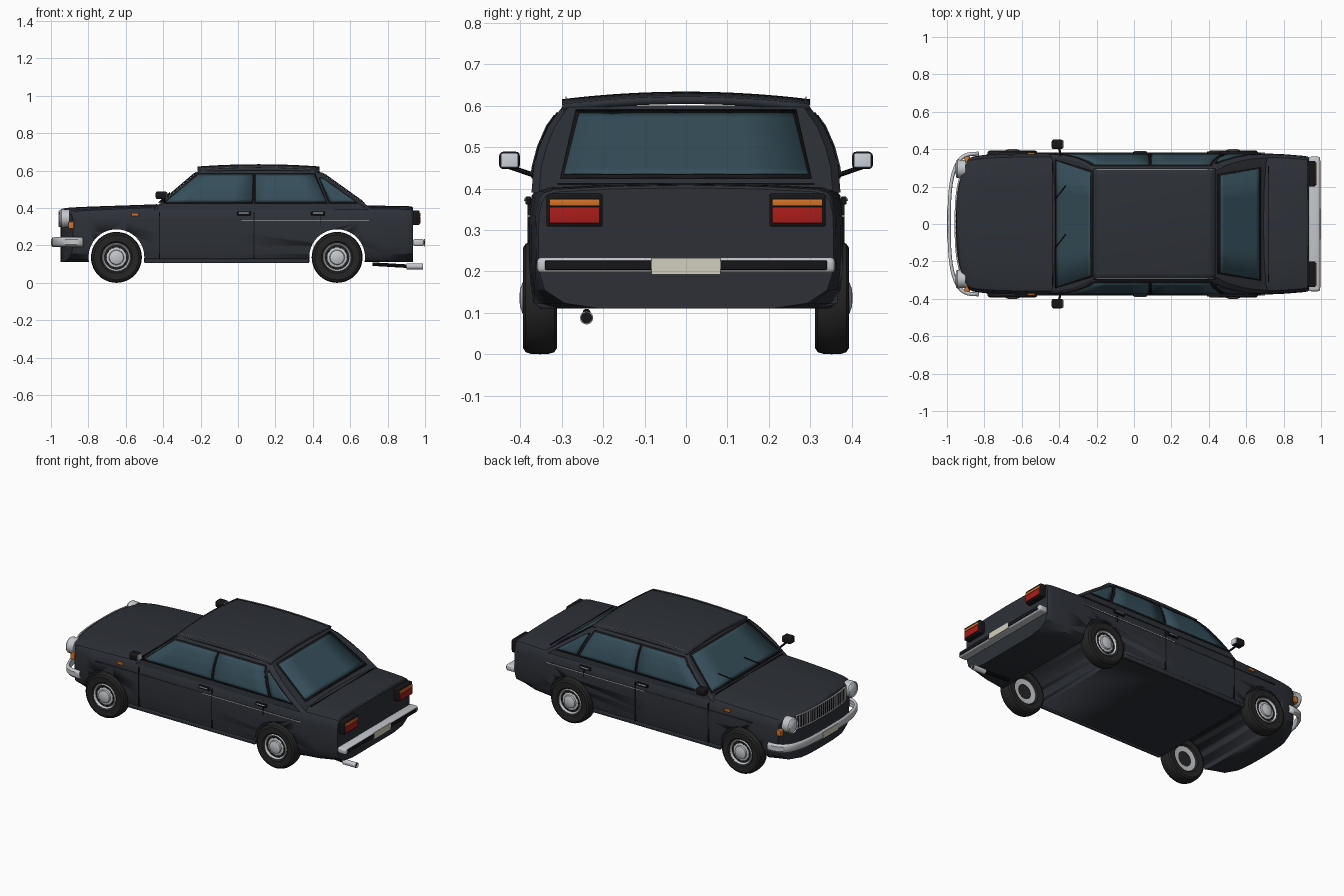
import bpy, bmesh, math
from mathutils import Vector

if "Cube" in bpy.data.objects:
    bpy.data.objects.remove(bpy.data.objects["Cube"])

def mat(name, *c):
    m = bpy.data.materials.new(name)
    m.diffuse_color = (*c, 1)
    m.use_nodes = True
    m.node_tree.nodes["Principled BSDF"].inputs["Base Color"].default_value = m.diffuse_color
    return m

PAINT = mat("paint", .026, .03, .038)
GLASS = mat("glass", .035, .075, .1)
BLACK = mat("black", .008, .008, .01)
RUBBER = mat("rubber", .018, .018, .018)
CHROME = mat("chrome", .55, .57, .6)
RED = mat("red", .4, .012, .01)
AMBER = mat("amber", .65, .17, .02)
PLATE = mat("plate", .65, .63, .52)
LENS = mat("lens", .6, .65, .7)

def finish(name, bm, m, angle=35):
    bmesh.ops.recalc_face_normals(bm, faces=bm.faces)
    me = bpy.data.meshes.new(name)
    bm.to_mesh(me); bm.free()
    ob = bpy.data.objects.new(name, me)
    bpy.context.collection.objects.link(ob)
    me.materials.append(m)
    bpy.ops.object.select_all(action='DESELECT')
    ob.select_set(True)
    bpy.context.view_layer.objects.active = ob
    bpy.ops.object.shade_smooth_by_angle(angle=math.radians(angle))
    return ob

def loft(name, rings, m, caps=True, angle=35):
    bm = bmesh.new()
    vs = [[bm.verts.new(p) for p in r] for r in rings]
    n = len(vs[0])
    for a, b in zip(vs, vs[1:]):
        for i in range(n):
            bm.faces.new((a[i], a[(i + 1) % n], b[(i + 1) % n], b[i]))
    if caps:
        bm.faces.new(vs[0]); bm.faces.new(vs[-1])
    bmesh.ops.remove_doubles(bm, verts=bm.verts, dist=.0004)
    return finish(name, bm, m, angle)

def lathe(name, prof, loc, axis, m, n=32):
    q = Vector(axis).to_track_quat('Z', 'Y')
    rings = [[q @ Vector((r * math.cos(2 * math.pi * i / n), r * math.sin(2 * math.pi * i / n), h)) + Vector(loc)
              for i in range(n)] for r, h in prof]
    return loft(name, rings, m, prof[0][0] > .001 and prof[-1][0] > .001)

def box(name, loc, size, m, bevel=0):
    bm = bmesh.new()
    bmesh.ops.create_cube(bm, size=1)
    for v in bm.verts:
        v.co = Vector([v.co[i] * size[i] + loc[i] for i in range(3)])
    if bevel:
        bmesh.ops.bevel(bm, geom=bm.edges[:], offset=bevel, segments=3, affect='EDGES', profile=.5)
    return finish(name, bm, m)

def grid(name, f, nu, nv, m, thick):
    bm = bmesh.new()
    vs = [[bm.verts.new(f(i / nu, j / nv)) for j in range(nv + 1)] for i in range(nu + 1)]
    for i in range(nu):
        for j in range(nv):
            bm.faces.new((vs[i][j], vs[i + 1][j], vs[i + 1][j + 1], vs[i][j + 1]))
    ob = finish(name, bm, m)
    mod = ob.modifiers.new("thickness", 'SOLIDIFY')
    mod.thickness, mod.offset = thick, 0
    return ob

def rod(name, a, b, r, m):
    d = Vector(b) - Vector(a)
    return lathe(name, [(r, 0), (r, d.length)], a, d, m, 10)

# Lower body: sections along the length, nose bowed in plan
def bend(x, y):
    return max(0, min(1, (-x - .6) / .35)) * .08 * (abs(y) / .37) ** 3

def section(x, w, zt, k, s=1):
    half = [(.5, zt - .003), (.88, zt - .01), (.95, zt - .018), (.98, zt - .035), (1, .335), (1.003, .27), (1, .2),
            (.99 - .03 * k, .155), (.975 - .15 * k, .123), (.93 - .35 * k, .11)]
    pts = [(0, zt)] + [(a * w * s, z) for a, z in half] + [(0, .11)] + [(-a * w * s, z) for a, z in half[::-1]]
    return [(x + bend(x, y), y, z) for y, z in pts]

st = [(-.95, .35, .388, 1), (-.935, .358, .398, 1), (-.9, .364, .402, .9), (-.85, .369, .405, .6), (-.75, .374, .409, .1),
      (-.6, .377, .414, 0), (-.43, .378, .42, 0), (0, .38, .418, 0), (.66, .378, .413, 0), (.8, .372, .412, .3),
      (.9, .364, .411, .9), (.928, .36, .408, 1), (.935, .355, .402, 1)]
rings = [section(*st[0], s) for s in (0, .2, .4, .6, .8)] + [section(*t) for t in st]
rings += [section(*st[-1], s) for s in (.6, 0)]
body = loft("body", rings, PAINT, False, 30)
for x in (-.65, .53):
    cut = lathe("arch_cutter", [(.149, -.5), (.149, .5)], (x, 0, .137), (0, 1, 0), PAINT, 64)
    cut.hide_render = True
    mod = body.modifiers.new("arch", 'BOOLEAN')
    mod.operation, mod.object, mod.solver = 'DIFFERENCE', cut, 'EXACT'
    bpy.context.view_layer.objects.active = body
    bpy.ops.object.modifier_apply(modifier=mod.name)
    bpy.data.objects.remove(cut)

# Cabin
ZS, YS = [.39, .45, .5, .55, .6], [.373, .368, .355, .333, .297]
xf = lambda z: -.445 + (z - .4) * 1.175
xr = lambda z: .71 - (z - .4) * 1.4
def yside(z):
    i = max(0, min(3, sum(z > q for q in ZS) - 1))
    return YS[i] + (YS[i + 1] - YS[i]) * (z - ZS[i]) / (ZS[i + 1] - ZS[i])
rings = []
for z, y in zip(ZS, YS):
    h = [(xf(z), y * .96), (xf(z) + .015, y), (xr(z) - .03, y), (xr(z), y * .95)]
    rings.append([(a, b, z) for a, b in h] + [(a, -b, z) for a, b in h[::-1]])
loft("cabin", rings, PAINT, True, 20)

# Roof panel with crown and gutters
def roof(u, v):
    x, y = -.215 + .65 * u, (2 * v - 1)
    return (x, .298 * y, .595 + .018 * (1 - y * y) + .012 * (1 - (2 * u - 1) ** 2))
grid("roof", roof, 16, 16, PAINT, .018)
for s in (1, -1):
    grid("roof_gutter", lambda u, v: (-.2 + .62 * u, s * (.288 + .003 * v), .608 + .012 * (1 - (2 * u - 1) ** 2)), 12, 1, CHROME, .004)

# Glass: a black seal below each pane
def pane(name, c, surf):
    cu, cz = sum(p[0] for p in c) / 4, sum(p[1] for p in c) / 4
    for nm, m, g, off in ((name + "_seal", BLACK, .008, .0015), (name, GLASS, 0, .0035)):
        q = [(u + math.copysign(g, u - cu), z + math.copysign(g, z - cz)) for u, z in c]
        def f(u, v):
            a, b, d, e = (Vector(p) for p in q)
            p = a.lerp(b, u).lerp(e.lerp(d, u), v)
            return surf(p.x, p.y, off)
        grid(nm, f, 4, 12, m, .003)

pane("windscreen", [(-.335, .43), (.335, .43), (.275, .583), (-.275, .583)], lambda u, z, o: (xf(z) - o, u, z + o))
pane("rear_window", [(-.295, .432), (.295, .432), (.258, .58), (-.258, .58)], lambda u, z, o: (xr(z) + o, u, z + o))
for s in (1, -1):
    side = lambda u, z, o: (u, s * (yside(z) + o), z + o * .3)
    pane("front_door_window", [(-.385, .432), (.073, .432), (.078, .576), (-.212, .576)], side)
    pane("rear_door_window", [(.095, .432), (.47, .432), (.405, .576), (.095, .576)], side)
    pane("quarter_window", [(.495, .432), (.63, .432), (.455, .555), (.44, .555)], side)

# Wheels
for x in (-.65, .53):
    for s in (1, -1):
        c = (x, 0, .136)
        ax = (0, s, 0)
        lathe("tyre", [(.075, .33), (.085, .314), (.12, .311), (.131, .318), (.135, .332), (.136, .352), (.135, .374),
                       (.131, .387), (.12, .394), (.085, .392), (.074, .383)], c, ax, RUBBER, 48)
        lathe("wheel_rim", [(0, .34), (.07, .325), (.077, .325), (.077, .386), (.073, .393), (.068, .39), (.062, .378),
                            (.047, .386), (.04, .386), (.037, .395), (.02, .401), (0, .402)], c, ax, CHROME, 40)
        for i in range(10):
            a = i * math.pi / 5
            lathe("rim_hole", [(.006, .375), (.006, .384)], (x + .056 * math.cos(a), 0, .136 + .056 * math.sin(a)), ax, BLACK, 10)

# Front bumper, wrapped round the corners
def bumper(u, v):
    t = (u - .5) * math.pi
    k = (.975, 1, 1, .975)[round(v * 3)]
    z = (.195, .206, .23, .241)[round(v * 3)]
    return (-.83 - .16 * k * max(0, math.cos(t)) ** .6, math.copysign(.38 * k * abs(math.sin(t)) ** .7, t), z)
grid("front_bumper", bumper, 40, 3, CHROME, .014)
box("front_plate", (-.998, 0, .213), (.004, .15, .038), PLATE)

# Rear bumper, plate, exhaust
box("rear_bumper", (.965, 0, .215), (.06, .72, .038), CHROME, .012)
box("rear_bumper_strip", (.994, 0, .215), (.006, .68, .022), BLACK, .002)
box("rear_plate", (.997, 0, .213), (.006, .166, .04), PLATE)
lathe("exhaust_tip", [(.013, .06), (.013, .09), (.016, .09), (.016, 0)], (.9, -.24, .088), (1, 0, 0), CHROME, 20)
lathe("exhaust_bore", [(.013, 0), (.013, .006)], (.975, -.24, .088), (1, 0, 0), BLACK, 20)
rod("exhaust_pipe", (.72, -.24, .1), (.92, -.24, .088), .01, BLACK)

# Grille
nose = lambda y, o: -.95 + bend(-.95, y) - o
grid("grille_back", lambda u, v: (nose(.24 * (2 * u - 1), .002), .24 * (2 * u - 1), .3 + .078 * v), 16, 1, BLACK, .004)
for z in (.298, .38):
    grid("grille_frame", lambda u, v: (nose(.245 * (2 * u - 1), .005), .245 * (2 * u - 1), z + .006 * v), 16, 1, CHROME, .008)
for i in range(25):
    y = -.24 + .02 * i
    box("grille_bar", (nose(y, .005), y, .34), (.008, .004, .078), CHROME)

for s in (1, -1):
    # Lamps
    lathe("headlamp_ring", [(.047, 0), (.049, .045), (.044, .052), (.04, .046)], (-.9, s * .295, .345), (-1, 0, 0), CHROME)
    lathe("headlamp_lens", [(.041, .03), (.041, .046), (.03, .053), (.015, .057), (0, .058)], (-.9, s * .295, .345), (-1, 0, 0), LENS)
    box("corner_lamp", (-.892, s * .345, .308), (.03, .032, .038), AMBER, .004)
    box("side_marker", (-.55, s * .376, .365), (.04, .012, .016), AMBER, .003)
    box("tail_lamp_case", (.945, s * .269, .348), (.05, .136, .08), BLACK, .006)
    box("tail_lamp_red", (.966, s * .269, .336), (.02, .122, .04), RED, .003)
    box("tail_lamp_amber", (.966, s * .269, .366), (.02, .122, .017), AMBER, .003)
    # Door seams, handles, trim, sill
    for x in (-.42, .085, .44):
        z0 = .13 if x < .4 else .31
        box("door_seam", (x, s * .3725, (z0 + .375) / 2), (.004, .02, .375 - z0), BLACK)
    for x in (.033, .428):
        box("door_handle", (x, s * .381, .371), (.075, .014, .02), BLACK, .004)
        box("handle_bar", (x, s * .389, .373), (.055, .005, .007), CHROME, .002)
    box("side_trim", (-.02, s * .375, .334), (1.4, .013, .006), PAINT)
    box("side_trim_bright", (.36, s * .3765, .334), (.68, .012, .004), CHROME)
    box("sill", (-.06, s * .367, .117), (.88, .02, .024), PAINT, .005)
    # Mirrors and wipers
    box("mirror_case", (-.41, s * .426, .468), (.06, .05, .042), BLACK, .01)
    box("mirror_glass", (-.381, s * .426, .468), (.006, .042, .034), LENS, .002)
    rod("mirror_arm", (-.39, s * .36, .43), (-.405, s * .425, .452), .006, BLACK)
for y in (-.13, .13):
    rod("wiper", (xf(.425) - .008, y, .428), (xf(.475) - .008, y + .075, .482), .003, BLACK)
# Bonnet and boot shut lines
box("bonnet_seam", (-.435, 0, .4185), (.006, .66, .004), BLACK)
box("boot_seam", (.72, 0, .411), (.005, .62, .005), BLACK)
